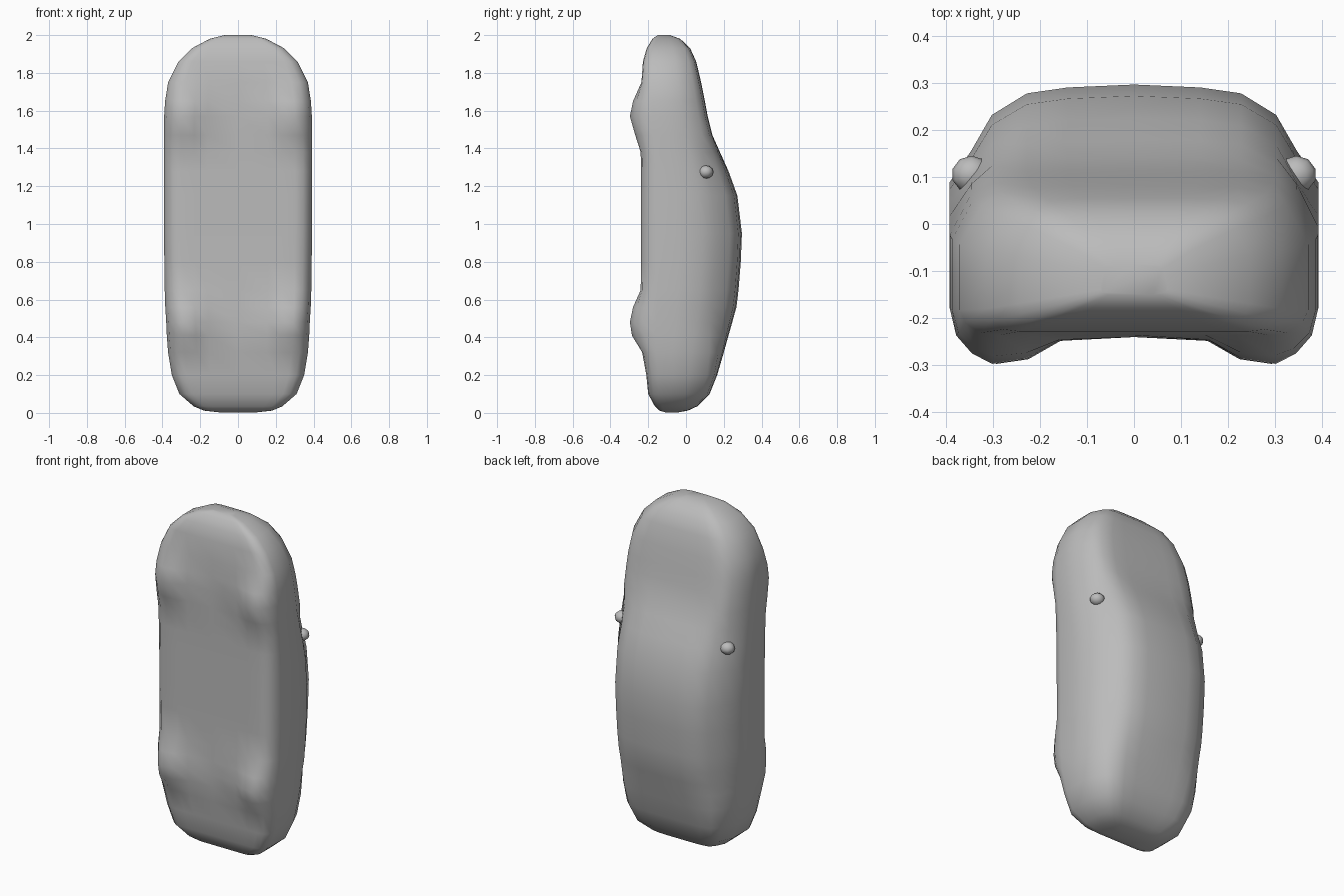
import bpy, bmesh, math

if "Cube" in bpy.data.objects:
    bpy.data.objects.remove(bpy.data.objects["Cube"])

paint = bpy.data.materials.new("grey_paint")
paint.diffuse_color = (0.5, 0.5, 0.5, 1)
paint.use_nodes = True
paint.node_tree.nodes["Principled BSDF"].inputs["Base Color"].default_value = paint.diffuse_color


def make_object(name, bm, angle):
    bmesh.ops.recalc_face_normals(bm, faces=bm.faces)
    mesh = bpy.data.meshes.new(name)
    bm.to_mesh(mesh)
    bm.free()
    ob = bpy.data.objects.new(name, mesh)
    bpy.context.collection.objects.link(ob)
    mesh.materials.append(paint)
    bpy.ops.object.select_all(action='DESELECT')
    ob.select_set(True)
    bpy.context.view_layer.objects.active = ob
    bpy.ops.object.shade_smooth_by_angle(angle=math.radians(angle))
    return ob


# Body stations: height, half width, underside y, roof y
STATIONS = [
    (0.003, 0.10, -0.11, -0.04), (0.012, 0.18, -0.14, 0.01), (0.035, 0.235, -0.165, 0.06),
    (0.10, 0.31, -0.20, 0.125), (0.20, 0.35, -0.21, 0.165), (0.32, 0.37, -0.232, 0.20),
    (0.41, 0.377, -0.238, 0.225), (0.48, 0.38, -0.24, 0.245), (0.56, 0.385, -0.24, 0.267),
    (0.65, 0.388, -0.24, 0.278), (0.80, 0.39, -0.238, 0.29), (0.95, 0.392, -0.238, 0.296),
    (1.15, 0.392, -0.238, 0.272), (1.28, 0.392, -0.238, 0.225), (1.38, 0.392, -0.24, 0.18),
    (1.47, 0.392, -0.24, 0.14), (1.57, 0.391, -0.24, 0.115), (1.65, 0.386, -0.24, 0.10),
    (1.75, 0.37, -0.236, 0.08), (1.86, 0.315, -0.228, 0.054), (1.93, 0.245, -0.208, 0.022),
    (1.98, 0.15, -0.178, -0.03), (2.0, 0.07, -0.15, -0.085),
]
# Roof half profile: width fraction, drop in the cabin, drop at bonnet and tail
ROOF = [(0, 0, 0), (.36, .03, 0), (.58, .09, .02), (.77, .31, .10), (.88, .67, .35), (1, 1, 1)]
# Underside half profile: width fraction, lift, wheel bulge
UNDER = [(1, .17, 0), (.965, .08, .025), (.88, .015, .04),
         (.77, 0, .057), (.59, 0, .047), (.41, 0, .008), (0, 0, 0)]


def ramp(v, a, b):
    t = min(1, max(0, (v - a) / (b - a)))
    return t * t * (3 - 2 * t)


def half_section(z, w, yb, yt):
    cabin = ramp(z, 0.15, 0.6) * (1 - ramp(z, 1.3, 1.5))
    bulge = sum(ramp(z, c - .16, c - .04) * (1 - ramp(z, c + .03, c + .17)) for c in (0.48, 1.57))
    depth = yt - yb
    belt = yb + 0.61 * depth
    pts = [(u * w, yt - (yt - belt) * (a * cabin + b * (1 - cabin))) for u, a, b in ROOF]
    pts.append((w, yb + 0.38 * depth))
    pts += [(u * w, yb + lift * depth - bump * bulge) for u, lift, bump in UNDER]
    return pts


# Lofted car body standing on its tail, with the wheel bulges on the underside
bm = bmesh.new()
rings = []
for z, w, yb, yt in STATIONS:
    half = half_section(z, w, yb, yt)
    loop = half + [(-x, y) for x, y in half[-2:0:-1]]
    rings.append([bm.verts.new((x, y, z)) for x, y in loop])
n = len(rings[0])
for a, b in zip(rings, rings[1:]):
    for i in range(n):
        j = (i + 1) % n
        bm.faces.new((a[i], a[j], b[j], b[i]))
bm.faces.new(rings[0])
bm.faces.new(rings[-1])
make_object("car_body", bm, 60)

# Small door mirrors beside the windscreen
for side, name in ((-1, "left_mirror"), (1, "right_mirror")):
    bm = bmesh.new()
    bmesh.ops.create_uvsphere(bm, u_segments=10, v_segments=6, radius=1)
    for v in bm.verts:
        v.co = (side * 0.345 + v.co.x * 0.042, 0.105 + v.co.y * 0.04, 1.275 + v.co.z * 0.035)
    make_object(name, bm, 60)
